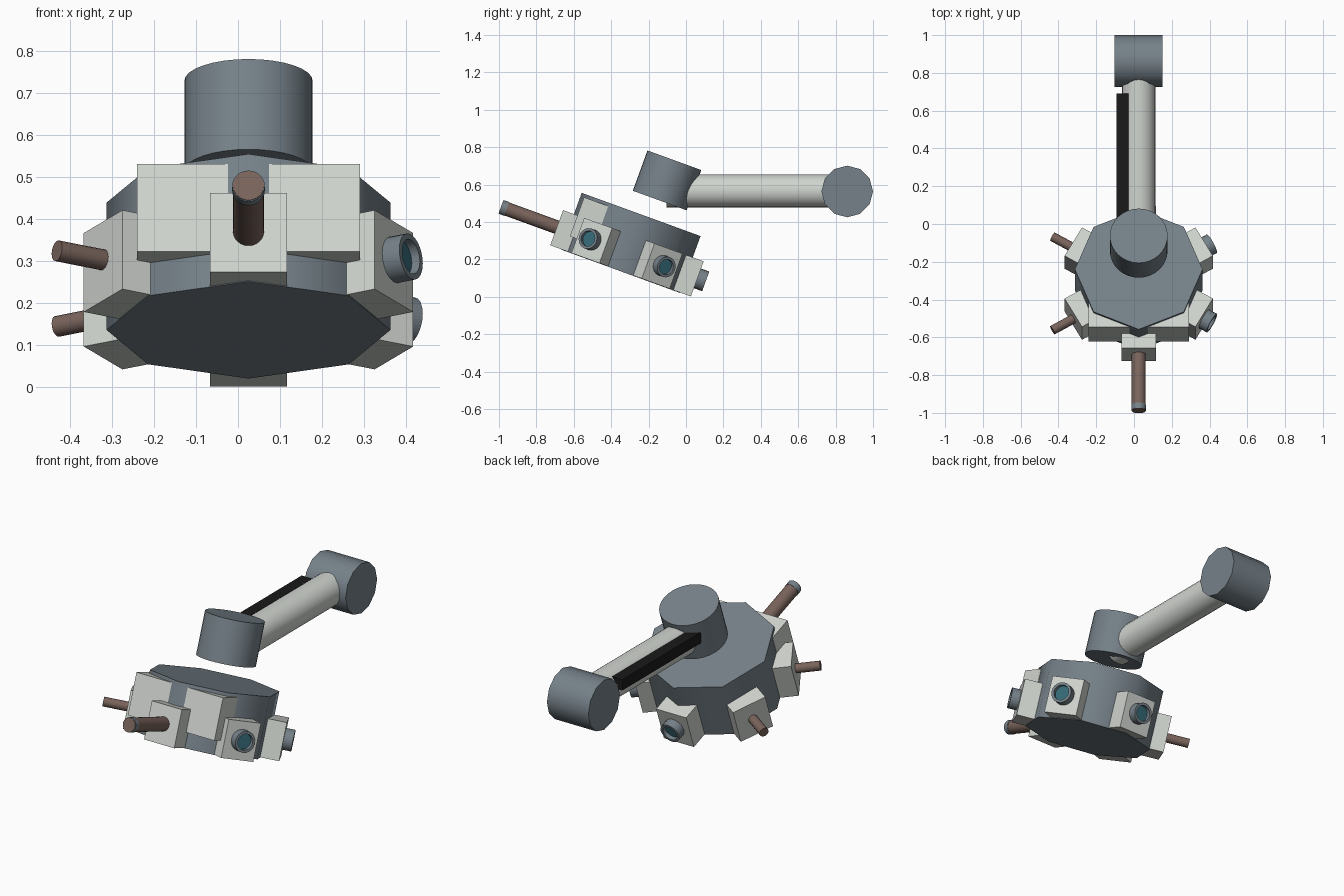
import bpy, bmesh, math
from mathutils import Matrix, Vector

cube = bpy.data.objects.get("Cube")
if cube:
    bpy.data.objects.remove(cube, do_unlink=True)


def material(name, rgb):
    m = bpy.data.materials.new(name)
    m.use_nodes = True
    m.diffuse_color = (*rgb, 1)
    m.node_tree.nodes["Principled BSDF"].inputs["Base Color"].default_value = (*rgb, 1)
    return m


slate = material("slate grey", (0.18, 0.22, 0.25))
pale = material("pale grey", (0.63, 0.66, 0.62))
brown = material("dull brown", (0.19, 0.125, 0.105))
teal = material("dark teal", (0.035, 0.14, 0.18))
black = material("black", (0.01, 0.01, 0.01))


def finish(name, bm, frame, mats, smooth=True):
    mesh = bpy.data.meshes.new(name)
    bm.to_mesh(mesh)
    bm.free()
    obj = bpy.data.objects.new(name, mesh)
    bpy.context.collection.objects.link(obj)
    obj.matrix_world = frame
    for m in mats:
        mesh.materials.append(m)
    if smooth:
        bpy.ops.object.select_all(action='DESELECT')
        obj.select_set(True)
        bpy.context.view_layer.objects.active = obj
        bpy.ops.object.shade_smooth_by_angle(angle=math.radians(50))
    return obj


def box(name, lo, hi, frame, mat):
    lo, hi = Vector(lo), Vector(hi)
    bm = bmesh.new()
    bmesh.ops.create_cube(bm, size=1)
    bmesh.ops.scale(bm, vec=hi - lo, verts=bm.verts)
    bmesh.ops.translate(bm, vec=(lo + hi) / 2, verts=bm.verts)
    return finish(name, bm, frame, [mat], smooth=False)


def rod_mesh(radius, start, end, sides):
    bm = bmesh.new()
    bmesh.ops.create_cone(bm, cap_ends=True, segments=sides, radius1=radius,
                          radius2=radius, depth=end - start)
    bmesh.ops.translate(bm, vec=(0, 0, (start + end) / 2), verts=bm.verts)
    return bm


def rod(name, radius, start, end, frame, mat, sides=24):
    """Cylinder along the frame's z axis."""
    return finish(name, rod_mesh(radius, start, end, sides), frame, [mat])


def lens(name, frame):
    """Short barrel with a recessed glass face."""
    bm = rod_mesh(0.056, 0.36, 0.447, 20)
    cap = max(bm.faces, key=lambda f: f.calc_center_median().z)
    bmesh.ops.inset_region(bm, faces=[cap], thickness=0.014)
    glass = bmesh.ops.extrude_discrete_faces(bm, faces=[cap])["faces"][0]
    bmesh.ops.translate(bm, vec=(0, 0, -0.022), verts=glass.verts)
    glass.material_index = 1
    return finish(name, bm, frame, [slate, teal])


def turn(degrees, axis):
    return Matrix.Rotation(math.radians(degrees), 4, axis)


AX = 0.025  # x of the centre line

# Tilted eight-sided head
head = Matrix.Translation((AX, -0.24, 0.44)) @ turn(-20, 'X')
rod("head_drum", 0.338, -0.323, 0, head, slate, sides=8)

# Two plates on the front of the drum
for side, x0, x1 in (("right", -0.265, -0.03), ("left", 0.03, 0.265)):
    box(f"front_plate_{side}", (x0, -0.318, -0.24), (x1, -0.18, -0.018), head, pale)

# Six blocks around the drum, each with a barrel, a lens or a peg
for k in range(6):
    ring = head @ turn(60 * k, 'Z')
    box(f"mount_block_{k}", (-0.092, -0.4, -0.321), (0.092, -0.22, -0.121), ring, pale)
    out = ring @ Matrix.Translation((0, 0, -0.218)) @ turn(90, 'X')
    if k == 0:
        rod("front_barrel", 0.037, 0.36, 0.718, out, brown)
        rod("front_barrel_ring", 0.039, 0.685, 0.715, out, slate)
    elif k <= 3:
        lens(f"lens_{k}", out)
    else:
        rod(f"side_peg_{k}", 0.025, 0.36, 0.527, out, brown, sides=16)

# Neck cylinder floating above the drum, tilted with it
neck = head @ Matrix.Translation((0, 0.068, 0))
rod("neck_joint", 0.153, 0.104, 0.333, neck, slate, sides=32)

# Level arm with its dark side rail
arm = Matrix.Translation((AX, 0, 0.566)) @ turn(-90, 'X')
rod("arm_tube", 0.088, -0.105, 0.8, arm, pale, sides=24)
box("arm_rail", (-0.093, 0.0, 0.575), (-0.03, 0.69, 0.635), Matrix(), black)

# Cross cylinder at the rear end of the arm
rear = Matrix.Translation((AX, 0.862, 0.563)) @ turn(90, 'Y')
rod("rear_joint", 0.138, -0.127, 0.127, rear, slate, sides=12)
